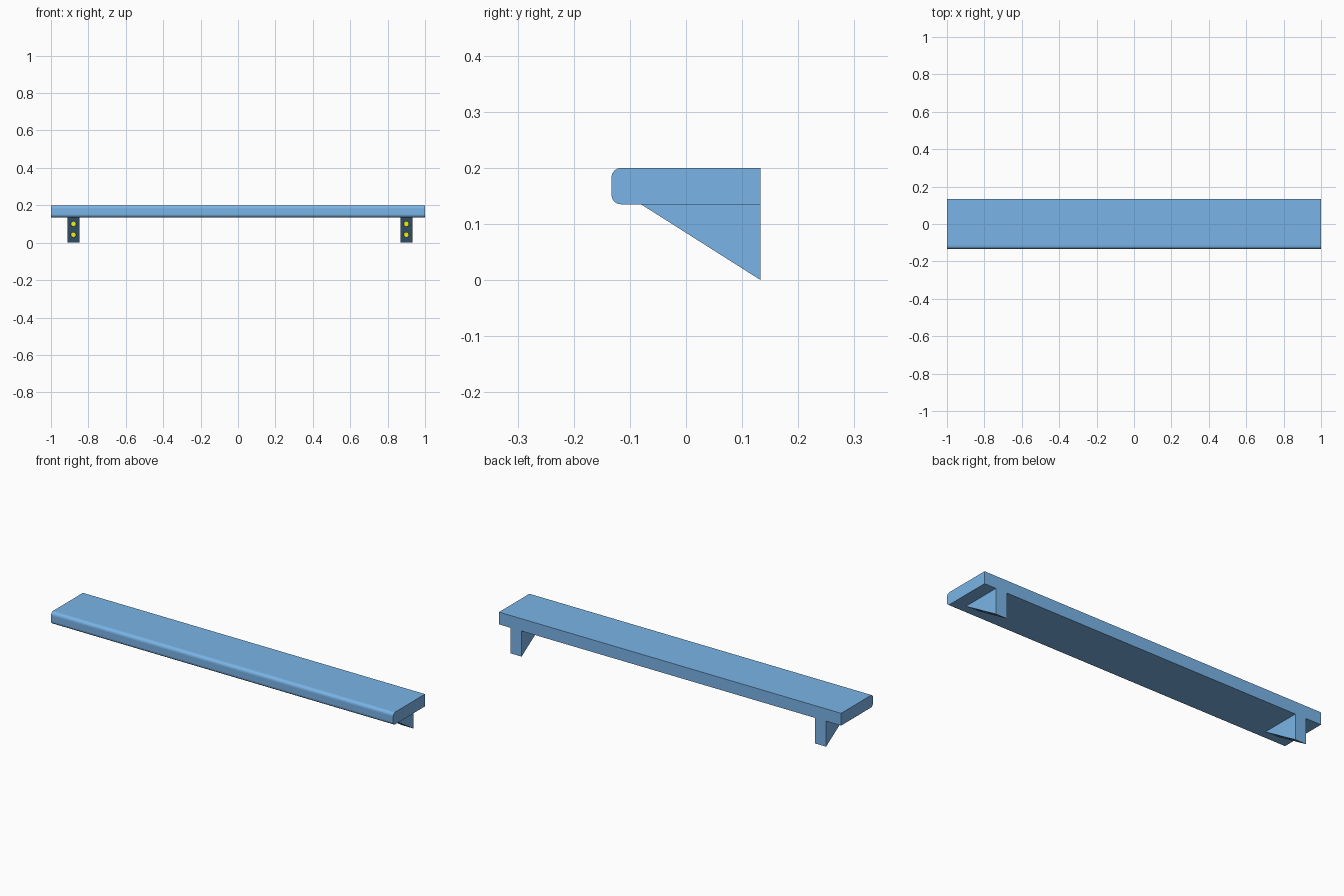
import bpy, bmesh, math
from mathutils import Matrix

if "Cube" in bpy.data.objects:
    bpy.data.objects.remove(bpy.data.objects["Cube"])

HALF_D, BOARD_Z, TOP_Z = 0.133, 0.135, 0.2
WEDGE_FRONT = -0.08


def material(name, color):
    mat = bpy.data.materials.new(name)
    mat.diffuse_color = color
    mat.use_nodes = True
    mat.node_tree.nodes["Principled BSDF"].inputs["Base Color"].default_value = mat.diffuse_color
    return mat


blue = material("painted_blue", (0.193, 0.458, 0.8, 1))
yellow = material("screw_yellow", (0.9, 0.9, 0.0, 1))


def make_object(name, bm, mat):
    bmesh.ops.recalc_face_normals(bm, faces=bm.faces)
    mesh = bpy.data.meshes.new(name)
    bm.to_mesh(mesh)
    bm.free()
    mesh.materials.append(mat)
    obj = bpy.data.objects.new(name, mesh)
    bpy.context.collection.objects.link(obj)
    return obj


def extrude_profile(name, profile, x0, x1):
    """Extrude a closed (y, z) profile along x."""
    bm = bmesh.new()
    face = bm.faces.new([bm.verts.new((x0, y, z)) for y, z in profile])
    ext = bmesh.ops.extrude_face_region(bm, geom=[face])
    verts = [v for v in ext["geom"] if isinstance(v, bmesh.types.BMVert)]
    bmesh.ops.translate(bm, verts=verts, vec=(x1 - x0, 0, 0))
    return make_object(name, bm, blue)


def cylinder_y(name, x, z, y0, y1, r, mat):
    """Cylinder lying along y."""
    m = Matrix.Translation((x, (y0 + y1) / 2, z)) @ Matrix.Rotation(math.pi / 2, 4, "X")
    bm = bmesh.new()
    bmesh.ops.create_cone(bm, cap_ends=True, segments=16, radius1=r, radius2=r,
                          depth=y1 - y0, matrix=m)
    return make_object(name, bm, mat)


def corner(cy, cz, r, start, steps=4):
    """Quarter-round points, counting up from the start angle."""
    angles = [math.radians(start + 90 * i / steps) for i in range(steps + 1)]
    return [(cy + r * math.cos(a), cz + r * math.sin(a)) for a in angles]


# Shelf board with rounded front edges
R = 0.017
profile = [(HALF_D, BOARD_Z), (HALF_D, TOP_Z)]
profile += corner(-HALF_D + R, TOP_Z - R, R, 90)
profile += corner(-HALF_D + R, BOARD_Z + R, R, 180)
extrude_profile("shelf_board", profile, -1, 1)

# Wedge brackets, each with two front-facing screws sunk in round holes
wedge = [(WEDGE_FRONT, BOARD_Z), (HALF_D, 0), (HALF_D, BOARD_Z)]
for side, x in (("left", -0.88), ("right", 0.9)):
    bracket = extrude_profile(f"{side}_bracket", wedge, x - 0.032, x + 0.032)
    for level, z, y in (("lower", 0.042, 0.088), ("upper", 0.1, 0.0)):
        cutter = cylinder_y(f"{side}_{level}_hole", x, z, -0.2, y + 0.004, 0.0135, blue)
        cutter.hide_render = True
        cut = bracket.modifiers.new(f"{level}_hole", "BOOLEAN")
        cut.operation, cut.solver, cut.object = "DIFFERENCE", "EXACT", cutter
        cylinder_y(f"{side}_{level}_screw", x, z, y, y + 0.02, 0.0125, yellow)
